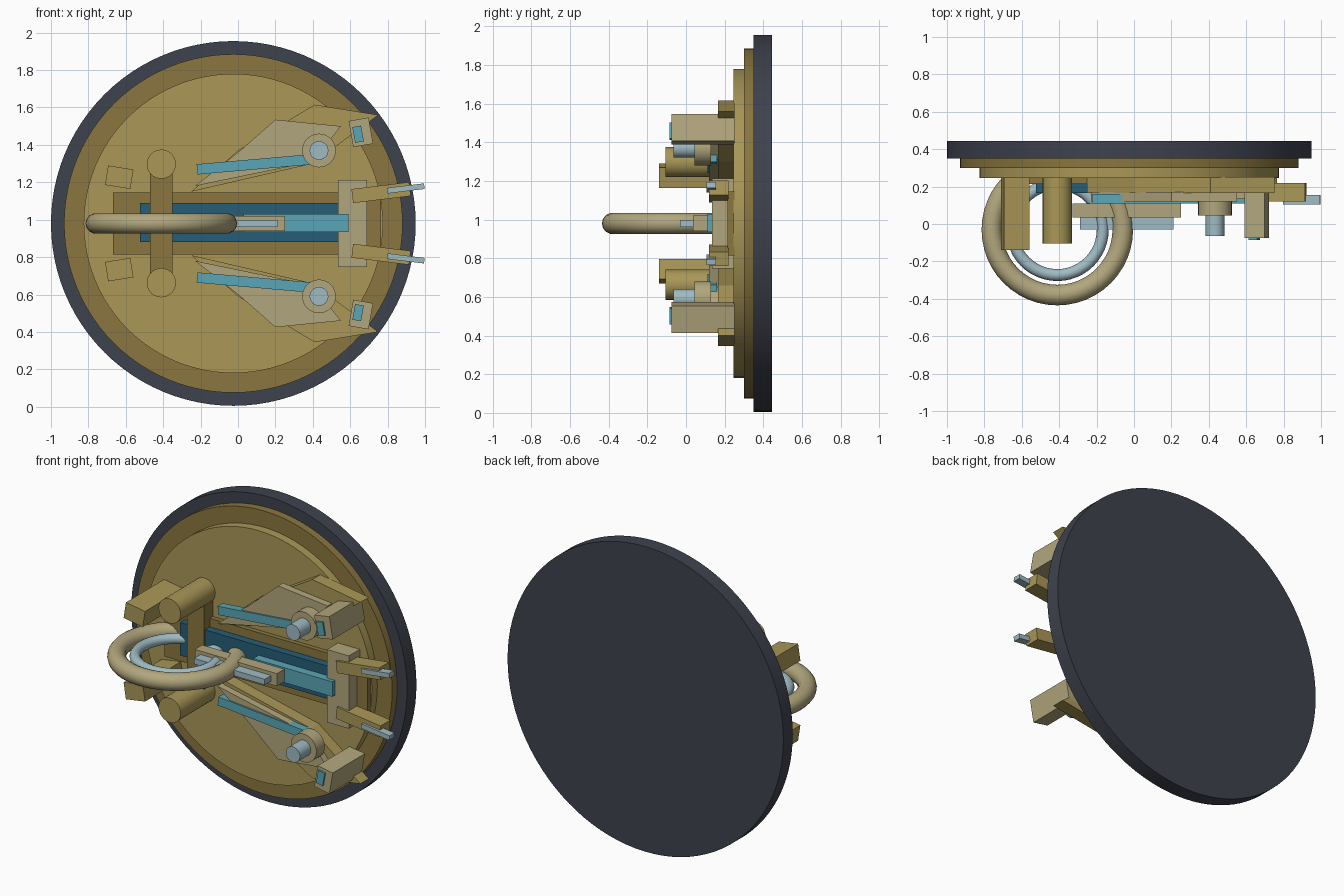
import bpy, bmesh, math
from mathutils import Matrix

if "Cube" in bpy.data.objects:
    bpy.data.objects.remove(bpy.data.objects["Cube"])

CZ = 0.98  # height of the mirror line


def mat(name, rgb):
    m = bpy.data.materials.new(name)
    m.diffuse_color = (*[(c / 255) ** 2.2 for c in rgb], 1)
    m.use_nodes = True
    m.node_tree.nodes["Principled BSDF"].inputs["Base Color"].default_value = m.diffuse_color
    return m


DARK = mat("dark_metal", (64, 68, 78))
BROWN = mat("dark_brass", (136, 117, 65))
BRASS = mat("brass", (168, 150, 88))
TAN = mat("pale_brass", (176, 165, 124))
TEAL = mat("teal", (90, 165, 180))
NAVY = mat("deep_teal", (42, 94, 118))
ICE = mat("pale_blue", (158, 186, 194))


def finish(name, bm, m, smooth=False):
    bmesh.ops.recalc_face_normals(bm, faces=bm.faces)
    me = bpy.data.meshes.new(name)
    bm.to_mesh(me)
    bm.free()
    ob = bpy.data.objects.new(name, me)
    bpy.context.collection.objects.link(ob)
    me.materials.append(m)
    if smooth:
        bpy.ops.object.select_all(action='DESELECT')
        bpy.context.view_layer.objects.active = ob
        ob.select_set(True)
        bpy.ops.object.shade_smooth_by_angle(angle=math.radians(35))
    return ob


def box(name, x, z, w, h, y0, y1, m, deg=0):
    bm = bmesh.new()
    M = (Matrix.Translation((x, (y0 + y1) / 2, z)) @ Matrix.Rotation(math.radians(-deg), 4, 'Y')
         @ Matrix.Diagonal((w, y1 - y0, h, 1)))
    bmesh.ops.create_cube(bm, size=1, matrix=M)
    return finish(name, bm, m)


def disc(name, x, z, r, y0, y1, m, n=32):
    bm = bmesh.new()
    M = Matrix.Translation((x, (y0 + y1) / 2, z)) @ Matrix.Rotation(math.pi / 2, 4, 'X')
    bmesh.ops.create_cone(bm, cap_ends=True, segments=n, radius1=r, radius2=r, depth=y1 - y0, matrix=M)
    return finish(name, bm, m, True)


def plate(name, pts, y0, y1, m):
    bm = bmesh.new()
    f = bm.faces.new([bm.verts.new((x, y0, z)) for x, z in pts])
    g = bmesh.ops.extrude_face_region(bm, geom=[f])
    bmesh.ops.translate(bm, vec=(0, y1 - y0, 0), verts=[v for v in g["geom"] if isinstance(v, bmesh.types.BMVert)])
    return finish(name, bm, m)


def ring(name, x, y, R, r, m):
    bpy.ops.mesh.primitive_torus_add(location=(x, y, CZ), major_radius=R, minor_radius=r,
                                     major_segments=48, minor_segments=14)
    ob = bpy.context.object
    ob.name = name
    ob.data.materials.append(m)
    bpy.ops.object.shade_smooth_by_angle(angle=math.radians(35))


# Stepped round backing
disc("back_disc", -0.025, CZ, 0.975, 0.35, 0.445, DARK, 96)
disc("middle_disc", -0.025, CZ, 0.905, 0.30, 0.35, BROWN, 96)
disc("front_disc", -0.025, CZ, 0.80, 0.245, 0.30, BRASS, 96)

# Central slide
box("slide_plate", 0.048, CZ, 1.435, 0.33, 0.215, 0.25, BROWN)
box("slide_channel", 0.035, 0.985, 1.12, 0.21, 0.165, 0.22, NAVY)
box("slide_bar", 0.31, 0.982, 0.56, 0.095, 0.11, 0.17, TEAL)
box("slide_block", -0.04, CZ, 0.58, 0.08, 0.035, 0.11, TAN)
box("slide_rod", -0.04, CZ, 0.50, 0.036, -0.03, 0.035, ICE)
box("cross_clamp", 0.612, CZ, 0.155, 0.465, 0.135, 0.245, TAN)
box("hinge_bar", -0.41, CZ, 0.12, 0.63, 0.155, 0.25, BROWN)

# Pull rings
ring("outer_ring", -0.41, -0.03, 0.35, 0.055, TAN)
ring("inner_ring", -0.41, -0.03, 0.243, 0.032, ICE)

# Parts repeated above and below the middle
for s, side in ((1, "upper"), (-1, "lower")):
    def Z(z):
        return CZ + s * (z - CZ)
    wing = [(0.41, 1.615), (0.75, 1.56), (0.40, 1.30), (-0.25, 1.15), (0.0, 1.37)]
    inner = [(0.20, 1.535), (0.55, 1.50), (0.40, 1.31), (-0.23, 1.18), (0.0, 1.36)]
    plate(side + "_wing", [(x, Z(z)) for x, z in wing], 0.165, 0.25, BRASS)
    plate(side + "_wing_inlay", [(x, Z(z)) for x, z in inner], 0.12, 0.17, TAN)
    box(side + "_lever", 0.10, Z(1.297), 0.64, 0.055, 0.11, 0.16, TEAL, s * 5)
    disc(side + "_pivot_collar", 0.433, Z(1.37), 0.09, 0.045, 0.13, TAN)
    disc(side + "_pivot_pin", 0.433, Z(1.37), 0.05, -0.065, 0.05, ICE)
    box(side + "_stop_block", 0.657, Z(1.467), 0.108, 0.142, -0.075, 0.25, TAN, s * 10)
    box(side + "_stop_inset", 0.642, Z(1.457), 0.047, 0.085, -0.085, -0.07, TEAL, s * 10)
    disc(side + "_hinge_post", -0.41, Z(1.297), 0.078, -0.105, 0.25, BRASS)
    box(side + "_guide_block", -0.635, Z(1.227), 0.137, 0.105, -0.14, 0.25, BRASS, s * -9)
    box(side + "_claw_arm", 0.765, Z(1.145), 0.31, 0.075, 0.12, 0.22, BRASS, s * 7)
    box(side + "_claw_tip", 0.897, Z(1.167), 0.20, 0.03, 0.105, 0.155, ICE, s * 7)
